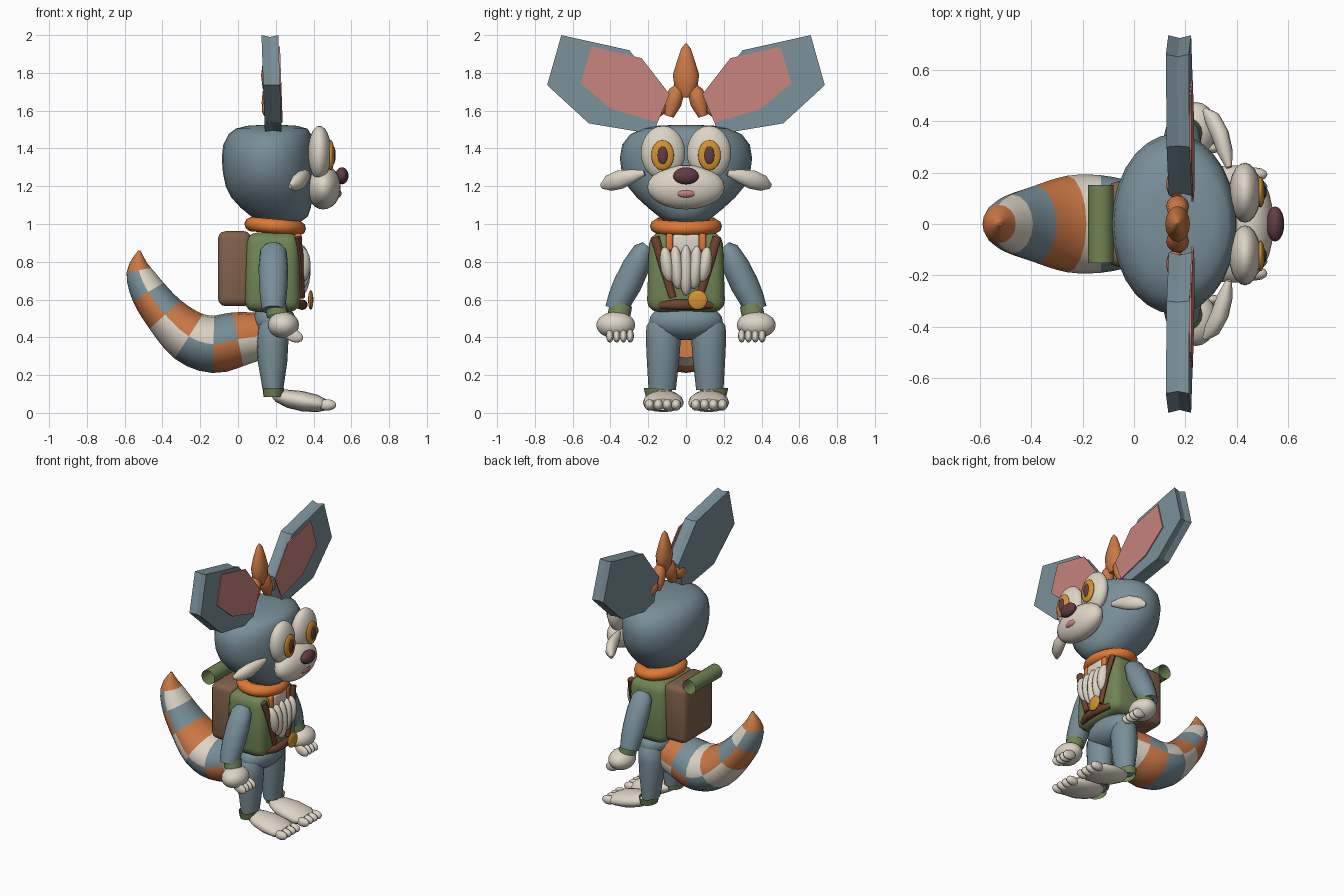
import bpy, bmesh, math
from mathutils import Vector

if "Cube" in bpy.data.objects:
    bpy.data.objects.remove(bpy.data.objects["Cube"])

def mat(name, rgb):
    m = bpy.data.materials.new(name)
    m.diffuse_color = (*rgb, 1)
    m.use_nodes = True
    m.node_tree.nodes["Principled BSDF"].inputs["Base Color"].default_value = m.diffuse_color
    return m

BLUE = mat("blue_grey_fur", (.19, .275, .32))
PINK = mat("pink_skin", (.56, .225, .20))
ORANGE = mat("orange_scarf", (.75, .19, .035))
RUST = mat("rust_fur", (.60, .19, .06))
CREAM = mat("cream_fur", (.72, .66, .56))
GREEN = mat("olive_cloth", (.165, .23, .09))
BROWN = mat("brown_canvas", (.22, .12, .07))
LEATHER = mat("dark_leather", (.15, .055, .03))
MAROON = mat("maroon", (.12, .045, .055))
GOLD = mat("gold", (.65, .29, .03))

def finish(name, bm, mats, smooth=True, angle=50):
    bmesh.ops.recalc_face_normals(bm, faces=bm.faces)
    me = bpy.data.meshes.new(name)
    bm.to_mesh(me)
    bm.free()
    ob = bpy.data.objects.new(name, me)
    bpy.context.collection.objects.link(ob)
    for m in (mats if isinstance(mats, list) else [mats]):
        me.materials.append(m)
    if smooth:
        bpy.ops.object.select_all(action='DESELECT')
        ob.select_set(True)
        bpy.context.view_layer.objects.active = ob
        bpy.ops.object.shade_smooth_by_angle(angle=math.radians(angle))
    return ob

def ball(name, loc, size, m, rot=(0, 0, 0), seg=20):
    bm = bmesh.new()
    bmesh.ops.create_uvsphere(bm, u_segments=seg, v_segments=seg // 2 + 2, radius=1)
    ob = finish(name, bm, m)
    ob.location, ob.scale, ob.rotation_euler = loc, size, rot
    return ob

def box(name, lo, hi, m, bevel=.04, taper=1):
    bm = bmesh.new()
    bmesh.ops.create_cube(bm, size=1)
    for v in bm.verts:
        k = taper if v.co.z > 0 else 1
        v.co = [(a + b) / 2 + c * (b - a) * t
                for a, b, c, t in zip(lo, hi, v.co, (k, k, 1))]
    bmesh.ops.bevel(bm, geom=bm.edges[:], offset=bevel, segments=3, profile=.5, affect='EDGES')
    return finish(name, bm, m)

def loft(name, rings, m, side=(0, 1, 0), axis=None, n=16, caps=True, rule=None):
    """rings: (centre, radius along side, radius across it)"""
    bm = bmesh.new()
    cs = [Vector(r[0]) for r in rings]
    loops = []
    for i, (c, ru, rv) in enumerate(rings):
        t = Vector(axis) if axis else cs[min(i + 1, len(cs) - 1)] - cs[max(i - 1, 0)]
        t.normalize()
        u = Vector(side) - t * Vector(side).dot(t)
        u.normalize()
        w = t.cross(u)
        loops.append([bm.verts.new(cs[i] + u * ru * math.cos(a) + w * rv * math.sin(a))
                      for a in (2 * math.pi * k / n for k in range(n))])
    for i, (a, b) in enumerate(zip(loops, loops[1:])):
        for k in range(n):
            f = bm.faces.new((a[k], a[(k + 1) % n], b[(k + 1) % n], b[k]))
            if rule:
                f.material_index = rule(i, k)
    if caps:
        bm.faces.new(loops[0])
        bm.faces.new(loops[-1])
    return finish(name, bm, m)

def slab(name, pts, x0, x1, m, groove=1):
    """Upright plate from a (y, z) outline, leaning back slightly"""
    bm = bmesh.new()
    cy, cz = (sum(p[i] for p in pts) / len(pts) for i in (0, 1))
    loops = []
    for x, k in ((x0, 1), ((x0 + x1) / 2, groove), (x1, 1)):
        loops.append([bm.verts.new((x - .035 * (cz + (z - cz) * k - 1.75),
                                    cy + (y - cy) * k, cz + (z - cz) * k)) for y, z in pts])
    n = len(pts)
    for a, b in zip(loops, loops[1:]):
        for k in range(n):
            bm.faces.new((a[k], a[(k + 1) % n], b[(k + 1) % n], b[k]))
    bm.faces.new(loops[0])
    bm.faces.new(loops[-1])
    return finish(name, bm, m, smooth=False)

# Head and face
head = [(1.01, .23, .10, .10), (1.04, .22, .15, .145), (1.085, .20, .185, .20),
        (1.14, .18, .215, .26), (1.2, .167, .232, .31), (1.27, .16, .24, .34),
        (1.35, .157, .243, .35), (1.42, .16, .238, .338), (1.475, .168, .218, .295),
        (1.505, .178, .19, .23), (1.52, .18, .13, .15), (1.525, .18, .05, .05)]
loft("head", [((cx, 0, z), ry, rx) for z, cx, rx, ry in head], BLUE, axis=(0, 0, 1), n=28)
ball("muzzle", (.452, 0, 1.195), (.092, .205, .118), CREAM)
ball("nose", (.55, 0, 1.255), (.035, .068, .045), MAROON)
ball("mouth", (.53, 0, 1.162), (.018, .05, .022), PINK)

ear = [(.66, 2.0), (.30, 1.92), (.11, 1.68), (.17, 1.475), (.515, 1.533), (.735, 1.735)]
inner = [(.50, 1.94), (.235, 1.878), (.087, 1.687), (.15, 1.538), (.394, 1.607), (.558, 1.745)]
for s in (1, -1):
    ball("eye_white", (.432, s * .122, 1.377), (.062, .117, .143), CREAM)
    ball("iris", (.492, s * .124, 1.364), (.018, .06, .08), GOLD)
    ball("pupil", (.505, s * .124, 1.364), (.012, .027, .048), MAROON)
    loft("cheek_tuft", [((.37, s * .22, 1.27), .012, .015), ((.355, s * .28, 1.255), .03, .035),
                        ((.335, s * .35, 1.235), .035, .05), ((.305, s * .41, 1.215), .032, .042),
                        ((.275, s * .445, 1.2), .01, .015)], CREAM, side=(1, 0, 0), n=12)
    slab("ear", [(s * y, z) for y, z in ear], .133, .222, BLUE, .965)
    slab("ear_lining", [(s * y, z) for y, z in inner], .222, .229, PINK)

# Hair tuft
loft("hair_centre", [((.175, 0, 1.67), .03, .02), ((.172, 0, 1.72), .06, .042),
                     ((.17, 0, 1.79), .07, .048), ((.168, 0, 1.87), .045, .035),
                     ((.168, 0, 1.93), .025, .018), ((.168, 0, 1.955), .004, .004)], RUST)
for s in (1, -1):
    loft("hair_side", [((.17, s * .035, 1.74), .015, .015), ((.17, s * .05, 1.70), .042, .04),
                       ((.17, s * .068, 1.64), .045, .045), ((.17, s * .09, 1.57), .025, .03)],
         RUST, n=12)
    ball("hair_outer", (.16, s * .155, 1.61), (.035, .06, .045), RUST, (s * -.5, 0, 0), 14)

# Scarf ring
bm = bmesh.new()
N, M = 28, 10
grid = [[bm.verts.new(((.118 + .046 * math.cos(b)) * math.cos(a),
                       (.145 + .046 * math.cos(b)) * math.sin(a), .04 * math.sin(b)))
         for b in (2 * math.pi * j / M for j in range(M))]
        for a in (2 * math.pi * i / N for i in range(N))]
for i in range(N):
    for j in range(M):
        bm.faces.new((grid[i][j], grid[(i + 1) % N][j],
                      grid[(i + 1) % N][(j + 1) % M], grid[i][(j + 1) % M]))
scarf = finish("scarf", bm, ORANGE)
scarf.location, scarf.rotation_euler = (.197, 0, .988), (0, .09, 0)

# Torso, vest, chest fur, belt and medal
box("vest", (.032, -.208, .535), (.332, .208, .955), GREEN, .06, .93)
ball("hips", (.19, 0, .485), (.115, .195, .10), BLUE)
box("upper_chest", (.27, -.07, .82), (.338, .07, .945), CREAM, .012)
for i in range(5):
    y = (i - 2) * .05
    ball("chest_fur", (.335, y, .755 + abs(y) * .3), (.05, .037, .135 - abs(y) * .4), CREAM,
         (y * -1.5, 0, 0), 14)
loft("belt", [((.315, -.14, .57), .018, .015), ((.337, -.07, .572), .027, .025),
              ((.342, 0, .573), .028, .026), ((.337, .07, .572), .027, .025),
              ((.315, .14, .57), .018, .015)], LEATHER, side=(0, 0, 1), n=10)
ball("medal", (.385, .062, .598), (.014, .052, .052), GOLD)
for s in (1, -1):
    loft("strap", [((.318, s * .165, .93), .025, .018), ((.335, s * .125, .79), .022, .016),
                   ((.338, s * .07, .61), .02, .016)], LEATHER, n=8)
    box("scarf_end", (.30, min(s * .07, s * .105), .86), (.335, max(s * .07, s * .105), .95),
        ORANGE, .01)

# Arms, hands, legs and feet
for s in (1, -1):
    loft("arm", [((.187, s * .205, .885), .045, .03), ((.187, s * .225, .86), .07, .055),
                 ((.187, s * .265, .775), .078, .072), ((.187, s * .31, .68), .076, .075),
                 ((.187, s * .345, .61), .07, .068), ((.187, s * .37, .545), .06, .06)],
         BLUE, side=(1, 0, 0))
    loft("wrist_cuff", [((.2, s * .345, .57), .055, .06), ((.21, s * .355, .515), .058, .06)],
         GREEN, side=(1, 0, 0), caps=False)
    ball("hand", (.24, s * .372, .465), (.083, .103, .07), CREAM)
    for i in range(4):
        ball("finger", (.295, s * (.295 + .036 * i), .408), (.052, .02, .033), CREAM,
             (0, .35, 0), 12)
    loft("leg", [((.19, s * .11, .50), .07, .06), ((.187, s * .115, .46), .095, .08),
                 ((.183, s * .12, .38), .092, .084), ((.183, s * .122, .27), .085, .078),
                 ((.185, s * .126, .12), .072, .054)], BLUE, axis=(0, 0, 1))
    loft("ankle_cuff", [((.187, s * .148, .132), .076, .057), ((.187, s * .145, .085), .068, .052)],
         GREEN, axis=(0, 0, 1), caps=False)
    loft("foot", [((.18, s * .12, .095), .02, .012), ((.2, s * .12, .09), .06, .032),
                  ((.26, s * .12, .075), .088, .048), ((.34, s * .12, .062), .106, .054),
                  ((.42, s * .12, .05), .108, .046), ((.465, s * .12, .043), .085, .03)],
         CREAM, axis=(1, 0, 0))
    for i in range(4):
        ball("toe", (.472, s * (.052 + .047 * i), .042), (.048, .027, .03), CREAM, seg=12)

# Backpack and open bedroll tube
box("backpack", (-.106, -.165, .565), (.07, .165, .962), BROWN, .04)
loft("bedroll", [((-.13, -.152, .985), .05, .05), ((-.13, .152, .985), .05, .05)],
     GREEN, side=(1, 0, 0), caps=False)

# Patchwork tail: smooth path, colour bands shifted between top and underside
keys = [(.14, .41, .12, .13), (0, .39, .145, .165), (-.13, .363, .152, .19),
        (-.26, .405, .14, .188), (-.385, .52, .112, .15), (-.475, .64, .095, .115),
        (-.525, .755, .066, .075), (-.522, .86, .006, .006)]
rings = []
for i in range(len(keys) - 1):
    p = [Vector(keys[max(0, min(len(keys) - 1, i + d))]) for d in (-1, 0, 1, 2)]
    for j in range(3):
        t = j / 3
        q = (p[1] * 2 + (p[2] - p[0]) * t + (p[0] * 2 - p[1] * 5 + p[2] * 4 - p[3]) * t * t
             + (p[1] * 3 - p[0] - p[2] * 3 + p[3]) * t ** 3) / 2
        rings.append(((q[0], 0, q[1]), q[3], q[2]))
x, z, r, ry = keys[-1]
rings.append(((x, 0, z), ry, r))
last = len(rings) - 2

def patch(i, k):
    band = (last - i) // 3              # counted from the tip
    under = 1 if k < 8 else 0
    return (band + (under if band else 0)) % 3

loft("tail", rings, [RUST, CREAM, BLUE], rule=patch)
